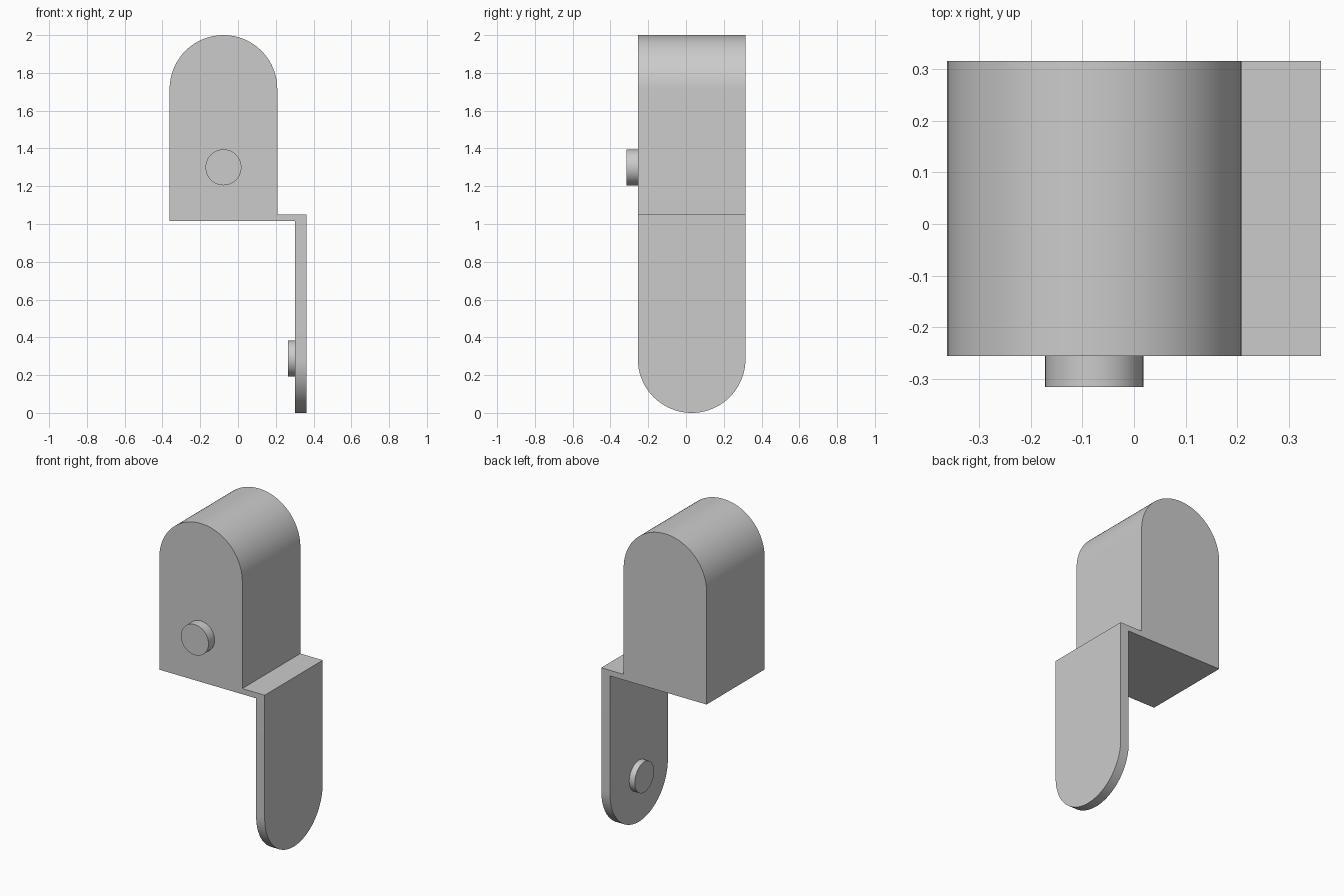
import bpy, bmesh
from math import pi, sin, cos, radians
from mathutils import Vector

cube = bpy.data.objects.get("Cube")
if cube:
    bpy.data.objects.remove(cube, do_unlink=True)

grey = bpy.data.materials.new("plain_grey")
grey.use_nodes = True
grey.diffuse_color = (0.6, 0.6, 0.6, 1)
grey.node_tree.nodes["Principled BSDF"].inputs["Base Color"].default_value = (0.6, 0.6, 0.6, 1)


def arc(cu, cz, r, start, end, steps):
    """Points along a circular arc, angles in radians."""
    return [(cu + r * cos(start + (end - start) * i / steps),
             cz + r * sin(start + (end - start) * i / steps)) for i in range(steps + 1)]


def extrude(name, outline, axis, low, high):
    """Solid from an outline (across, up), extruded along x or y."""
    def place(u, z, d):
        return (d, u, z) if axis == "x" else (u, d, z)
    bm = bmesh.new()
    face = bm.faces.new([bm.verts.new(place(u, z, low)) for u, z in outline])
    new = bmesh.ops.extrude_face_region(bm, geom=[face])["geom"]
    verts = [v for v in new if isinstance(v, bmesh.types.BMVert)]
    bmesh.ops.translate(bm, verts=verts, vec=Vector(place(0, 0, high - low)))
    bmesh.ops.recalc_face_normals(bm, faces=bm.faces[:])
    mesh = bpy.data.meshes.new(name)
    bm.to_mesh(mesh)
    bm.free()
    mesh.materials.append(grey)
    obj = bpy.data.objects.new(name, mesh)
    bpy.context.collection.objects.link(obj)
    bpy.ops.object.select_all(action="DESELECT")
    obj.select_set(True)
    bpy.context.view_layer.objects.active = obj
    bpy.ops.object.shade_smooth_by_angle(angle=radians(30))
    return obj


R = 0.285                     # shared radius of both rounded ends
BODY_X, MID_Y = -0.077, 0.03  # centre lines of the body and the plate
FRONT, BACK = MID_Y - R, MID_Y + R
BASE, LEDGE = 1.015, 1.05
INNER, OUTER = 0.303, 0.362   # faces of the hanging plate

# Arched body with the thin ledge running out to the plate
body = arc(BODY_X, 2 - R, R, 0, pi, 48)
body += [(BODY_X - R, BASE), (INNER, BASE), (INNER, LEDGE), (BODY_X + R, LEDGE)]
extrude("arched_body", body, "y", FRONT, BACK)

# Hanging plate with a rounded lower end
plate = arc(MID_Y, R, R, pi, 2 * pi, 48) + [(BACK, LEDGE), (FRONT, LEDGE)]
extrude("hanging_plate", plate, "x", INNER, OUTER)

# Round pegs on the body front and the plate's inner face
extrude("front_peg", arc(BODY_X, 1.3, 0.095, 0, 2 * pi, 48)[:-1], "y", FRONT - 0.06, FRONT)
extrude("plate_peg", arc(MID_Y, 0.288, 0.095, 0, 2 * pi, 48)[:-1], "x", INNER - 0.038, INNER)
